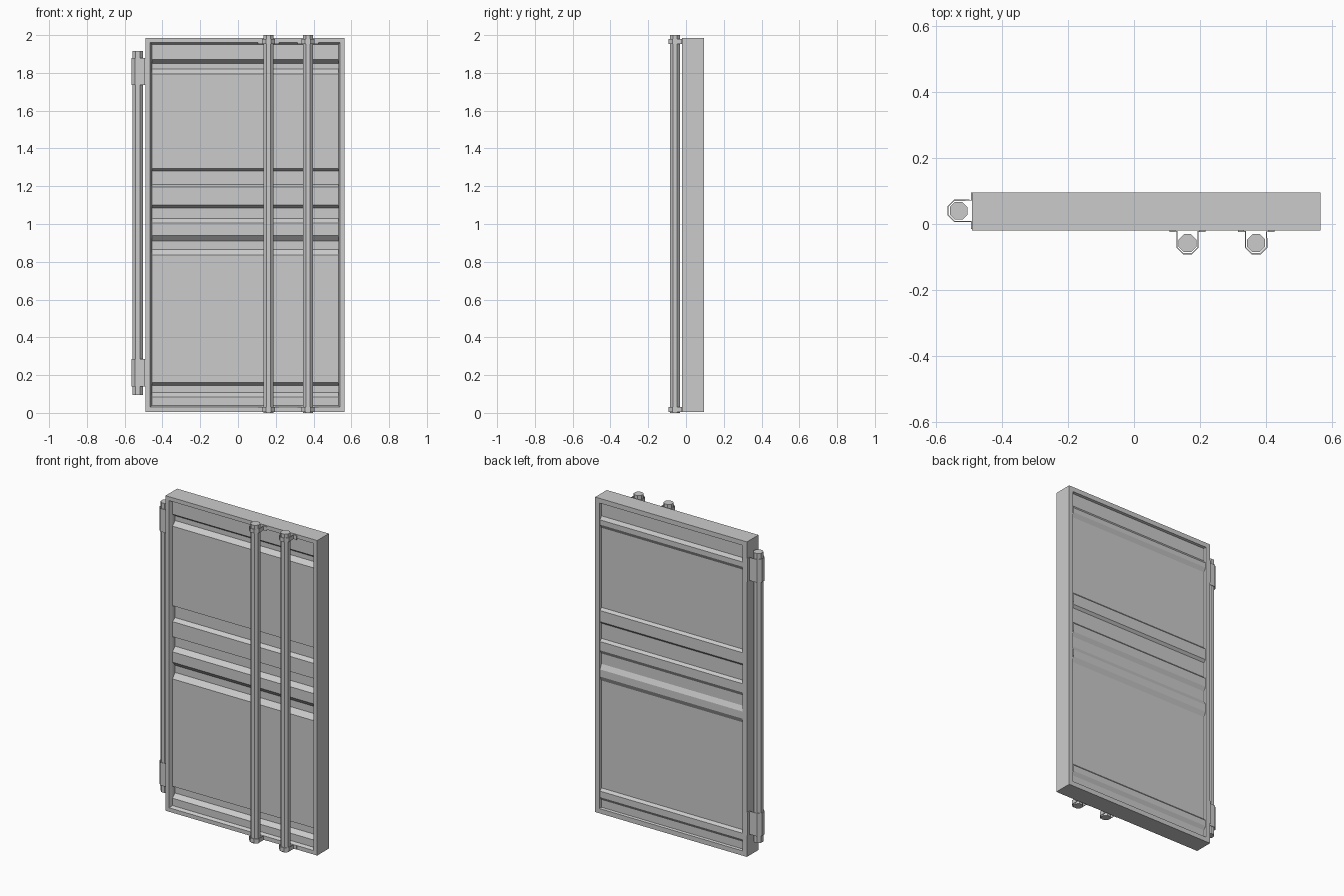
import bpy, bmesh, math

if "Cube" in bpy.data.objects:
    bpy.data.objects.remove(bpy.data.objects["Cube"])

X0, X1, Z0, Z1 = -0.49, 0.565, 0.005, 1.985   # door leaf outline
FRONT, BACK = -0.02, 0.095


def make(name, verts, faces, recalc=False):
    me = bpy.data.meshes.new(name)
    me.from_pydata(verts, [], faces)
    if recalc:
        bm = bmesh.new()
        bm.from_mesh(me)
        bmesh.ops.recalc_face_normals(bm, faces=bm.faces)
        bm.to_mesh(me)
        bm.free()
    ob = bpy.data.objects.new(name, me)
    bpy.context.collection.objects.link(ob)
    return ob


# Door frame: rectangular loops (inset, y) bridged around a closed section
section = [(0, BACK), (0, FRONT), (0.025, FRONT), (0.034, 0.0),
           (0.034, 0.078), (0.03, BACK)]
verts, faces = [], []
for d, y in section:
    verts += [(X0 + d, y, Z0 + d), (X1 - d, y, Z0 + d),
              (X1 - d, y, Z1 - d), (X0 + d, y, Z1 - d)]
n = len(section)
for i in range(n):
    a, b = 4 * i, 4 * ((i + 1) % n)
    for k in range(4):
        m = (k + 1) % 4
        faces.append((a + k, a + m, b + m, b + k))
make("door_frame", verts, faces, True)

# Pressed sheets: each channel is (bottom outer, bottom inner, top inner, top outer)
CHANNELS = [(0.085, 0.107, 0.145, 0.16), (0.835, 0.865, 0.91, 0.94),
            (1.005, 1.03, 1.085, 1.10), (1.195, 1.21, 1.28, 1.295),
            (1.795, 1.82, 1.85, 1.87)]


def sheet(name, y_main, y_channel, flip):
    d = 0.033
    prof = [(y_main, Z0 + d)]
    for a, b, c, e in CHANNELS:
        prof += [(y_main, a), (y_channel, b), (y_channel, c), (y_main, e)]
    prof.append((y_main, Z1 - d))
    v = [(x, y, z) for y, z in prof for x in (X0 + d, X1 - d)]
    f = []
    for i in range(len(prof) - 1):
        q = (2 * i, 2 * i + 1, 2 * i + 3, 2 * i + 2)
        f.append(q[::-1] if flip else q)
    make(name, v, f)


sheet("front_panel", 0.0, 0.027, False)
sheet("back_panel", 0.08, 0.094, True)


# Eight-sided bars
def rod(name, x, y, z0, z1, r=0.027):
    bm = bmesh.new()
    bmesh.ops.create_cone(bm, cap_ends=True, segments=8, depth=z1 - z0,
                          radius1=r / math.cos(math.pi / 8),
                          radius2=r / math.cos(math.pi / 8))
    # turn so that flats face the axes
    me = bpy.data.meshes.new(name)
    a = math.pi / 8
    v0 = bm.verts[:][0].co
    if abs(v0.x) < 1e-4 or abs(v0.y) < 1e-4:
        for v in bm.verts:
            p = v.co.copy()
            v.co.x = p.x * math.cos(a) - p.y * math.sin(a)
            v.co.y = p.x * math.sin(a) + p.y * math.cos(a)
    bmesh.ops.translate(bm, verts=bm.verts, vec=(x, y, (z0 + z1) / 2))
    bm.to_mesh(me)
    bm.free()
    bpy.context.collection.objects.link(bpy.data.objects.new(name, me))


# Saddle strap: flanges, arms and half octagon; place maps (along, away) to x, y
def strap(name, place, z0, z1, r=0.032, away=0.038, flange=0.055):
    R = r / math.cos(math.pi / 8)
    prof = [(-flange, 0.002), (-r, 0.002)]
    for k in range(4):
        t = math.radians(157.5 - 45 * k)
        prof.append((R * math.cos(t), away + R * math.sin(t)))
    prof += [(r, 0.002), (flange, 0.002)]
    v = [(*place(u, w), z) for u, w in prof for z in (z0, z1)]
    f = [(2 * i, 2 * i + 2, 2 * i + 3, 2 * i + 1) for i in range(len(prof) - 1)]
    ob = make(name, v, f, True)
    mod = ob.modifiers.new("thickness", 'SOLIDIFY')
    mod.thickness = 0.004
    mod.offset = 0


# Two locking bars on the front
for i, cx in enumerate((0.162, 0.37), 1):
    rod(f"lock_bar_{i}", cx, FRONT - 0.038, 0.0, 2.0)
    for label, z in (("bottom", 0.006), ("top", 1.953)):
        strap(f"lock_bar_{i}_{label}_clamp",
              lambda u, w, c=cx: (c + u, FRONT - w), z, z + 0.026)

# Hinge bar on the left edge
rod("hinge_bar", X0 - 0.041, 0.04, 0.095, 1.915)
for label, z in (("bottom", 0.14), ("top", 1.735)):
    strap(f"{label}_hinge_strap", lambda u, w: (X0 - w, 0.04 + u),
          z, z + 0.145, away=0.041)
